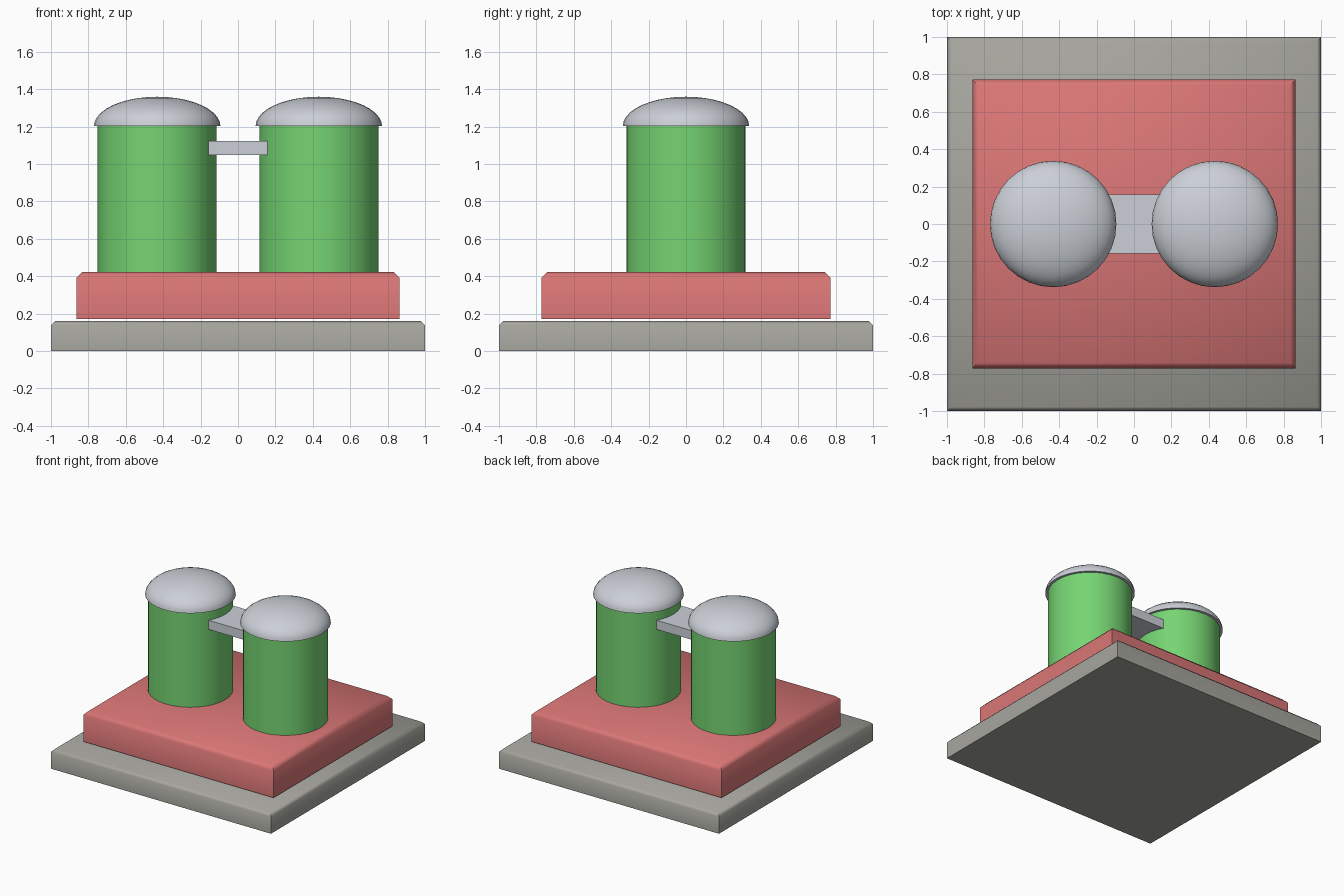
import bpy, bmesh, math

if "Cube" in bpy.data.objects:
    bpy.data.objects.remove(bpy.data.objects["Cube"])


def material(name, r, g, b):
    m = bpy.data.materials.new(name)
    m.diffuse_color = (r, g, b, 1)
    m.use_nodes = True
    m.node_tree.nodes["Principled BSDF"].inputs["Base Color"].default_value = m.diffuse_color
    return m


STONE = material("warm grey", 0.38, 0.375, 0.34)
RED = material("soft red", 0.70, 0.18, 0.18)
GREEN = material("leaf green", 0.18, 0.66, 0.17)
SILVER = material("silver", 0.60, 0.63, 0.68)


def make(name, bm, mat, angle=None):
    bmesh.ops.recalc_face_normals(bm, faces=bm.faces)
    me = bpy.data.meshes.new(name)
    bm.to_mesh(me)
    bm.free()
    me.materials.append(mat)
    ob = bpy.data.objects.new(name, me)
    bpy.context.collection.objects.link(ob)
    if angle:
        bpy.ops.object.select_all(action='DESELECT')
        ob.select_set(True)
        bpy.context.view_layer.objects.active = ob
        bpy.ops.object.shade_smooth_by_angle(angle=math.radians(angle))
    return ob


def slab(name, hx, hy, z0, z1, mat, chamfer=0.0):
    bm = bmesh.new()
    bmesh.ops.create_cube(bm, size=2)
    for v in bm.verts:
        v.co = (v.co.x * hx, v.co.y * hy, z1 if v.co.z > 0 else z0)
    if chamfer:
        top = [e for e in bm.edges if all(v.co.z > z1 - 1e-4 for v in e.verts)]
        bmesh.ops.bevel(bm, geom=top, offset=chamfer, segments=1, affect='EDGES')
    return make(name, bm, mat, 50 if chamfer else None)


def lathe(name, x, profile, sides, mat):
    """Spin a list of (radius, z) around a vertical axis at x, closed at both ends."""
    bm = bmesh.new()
    rings = []
    for r, z in profile:
        if r < 1e-5:
            rings.append([bm.verts.new((x, 0, z))])
        else:
            rings.append([bm.verts.new((x + r * math.cos(2 * math.pi * i / sides),
                                        r * math.sin(2 * math.pi * i / sides), z))
                          for i in range(sides)])
    for a, b in zip(rings, rings[1:]):
        for i in range(sides):
            j = (i + 1) % sides
            if len(b) == 1:
                bm.faces.new((a[i], a[j], b[0]))
            else:
                bm.faces.new((a[i], a[j], b[j], b[i]))
    for ring in (rings[0], rings[-1]):
        if len(ring) > 1:
            bm.faces.new(ring)
    return make(name, bm, mat, 35)


# stepped plinth
slab("base_plate", 1.0, 1.0, 0.0, 0.16, STONE, 0.022)
slab("platform", 0.864, 0.773, 0.172, 0.422, RED, 0.03)

# twin tanks with domed lids
R, H, Z = 0.338, 0.157, 1.203
dome = [(R * math.cos(k * math.pi / 20), Z + H * math.sin(k * math.pi / 20)) for k in range(11)]
for side, x in (("left", -0.432), ("right", 0.432)):
    lathe(side + "_tank", x, [(0.318, 0.42), (0.318, Z)], 32, GREEN)
    lathe(side + "_dome", x, dome, 32, SILVER)

# bridge between the tanks
slab("bridge", 0.158, 0.158, 1.048, 1.123, SILVER)
